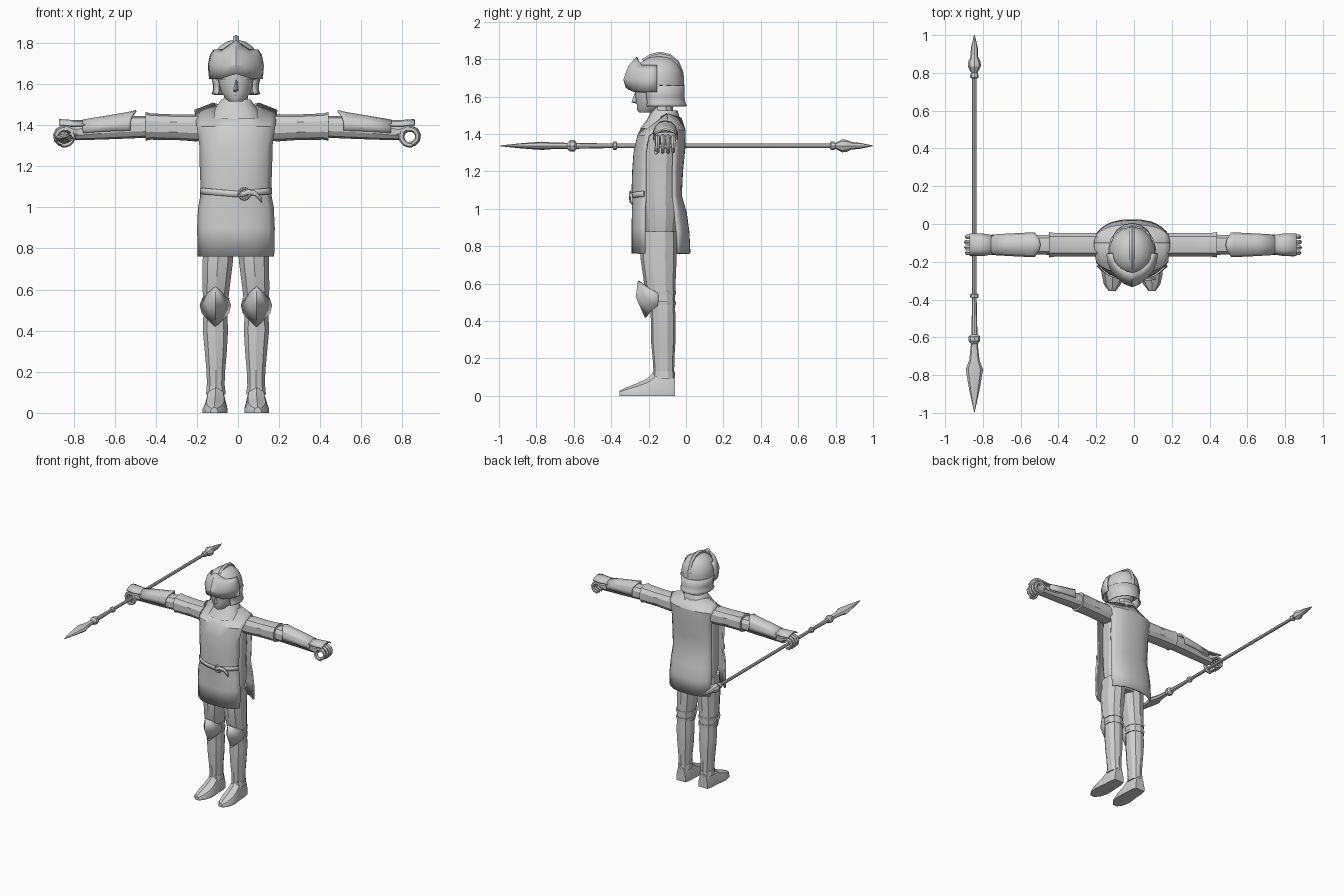
import bpy, bmesh, math
from math import sin, cos, pi, radians
from mathutils import Vector

steel = bpy.data.materials.new("pale_grey")
steel.diffuse_color = (0.62, 0.62, 0.62, 1)
CX = -0.01    # centre line of the body
AX = -0.005   # centre line of the arms


def grid_mesh(name, rows, closed=True, caps=True, thick=0):
    """Skin rows of points; closed rows make a tube, open rows make a sheet."""
    bm = bmesh.new()
    vs = [[bm.verts.new(p) for p in r] for r in rows]
    n = len(rows[0])
    for a, b in zip(vs, vs[1:]):
        for i in range(n if closed else n - 1):
            j = (i + 1) % n
            bm.faces.new((a[i], a[j], b[j], b[i]))
    if closed and caps:
        bm.faces.new(vs[0])
        bm.faces.new(vs[-1])
    bmesh.ops.recalc_face_normals(bm, faces=bm.faces)
    me = bpy.data.meshes.new(name)
    bm.to_mesh(me)
    bm.free()
    me.materials.append(steel)
    ob = bpy.data.objects.new(name, me)
    bpy.context.collection.objects.link(ob)
    if thick:
        m = ob.modifiers.new("thickness", "SOLIDIFY")
        m.thickness, m.offset = thick, 0
    return ob


def oval(a, b, n=10, p=1.0, a0=0, a1=2 * pi, closed=True):
    """Points on a (squarish when p < 1) oval."""
    out = []
    for i in range(n):
        t = a0 + (a1 - a0) * i / (n if closed else n - 1)
        c, s = cos(t), sin(t)
        out.append((a * math.copysign(abs(c) ** p, c), b * math.copysign(abs(s) ** p, s)))
    return out


def loft_z(name, rings, x0=CX, n=10, p=0.85, caps=True):
    # rings: z, x, half width, y, half depth
    return grid_mesh(name, [[(x0 + x + u, y + v, z) for u, v in oval(rx, ry, n, p, pi / n, 2 * pi + pi / n)]
                            for z, x, rx, y, ry in rings], caps=caps)


def loft_x(name, rings, s, n=10):
    # rings: x, z, half height, half depth
    return grid_mesh(name, [[(AX + s * x, -0.11 + u, z + v) for u, v in oval(ry, rz, n, 0.8, pi / n, 2 * pi + pi / n)]
                            for x, z, rz, ry in rings])


# Torso, neck and head
loft_z("torso", [(.80, 0, .13, -.14, .08), (.95, 0, .165, -.135, .10), (1.08, 0, .16, -.14, .11),
                 (1.3, 0, .165, -.135, .11), (1.42, 0, .17, -.125, .09), (1.47, 0, .13, -.115, .06)], n=14)
loft_z("neck", [(1.42, 0, .07, -.125, .06), (1.56, 0, .06, -.13, .06)])
loft_z("collar", [(1.43, 0, .13, -.13, .115), (1.475, 0, .108, -.12, .09), (1.525, 0, .072, -.115, .07)], n=14)
loft_z("head", [(1.515, 0, .035, -.21, .042), (1.53, 0, .05, -.20, .062), (1.56, 0, .073, -.175, .09),
                (1.60, 0, .085, -.165, .107), (1.65, 0, .09, -.16, .115), (1.72, 0, .085, -.15, .1)], n=16, p=1)
grid_mesh("nose", [[(CX - .016, -.255, z0), (CX, -.25 - d, z0), (CX + .016, -.255, z0)]
                   for z0, d in ((1.562, .015), (1.57, .042), (1.635, .018))])
grid_mesh("mouth", [[(CX + x, -.252 + abs(x) * .3 + dy, z) for x in (-.024, -.012, 0, .012, .024)]
                    for z, dy in ((1.54, 0), (1.546, -.008), (1.553, 0))], closed=False, thick=.006)


# Tunic: a front and a back panel, open at the sides
def panel(name, rows, top):
    ts = [-1, -.85, -.7, -.55, -.28, 0, .28, .55, .7, .85, 1]
    pts = [[(CX + w * t, ym + (ye - ym) * abs(t) ** 3, z) for t in ts] for z, w, ym, ye in rows]
    w, ym, ye, zm = top
    last = []
    for t in ts:
        k = min(1, abs(t) / .55) ** 1.6
        last.append((CX + w * t, ym + (ye - ym) * k, zm + (1.505 - zm) * k - .035 * max(0, abs(t) - .55) / .45))
    return grid_mesh(name, pts + [last], closed=False, thick=.012)


panel("tunic_front", [(.76, .182, -.285, -.22), (.9, .185, -.285, -.22), (1.0, .18, -.283, -.22),
                      (1.05, .17, -.285, -.215), (1.1, .168, -.285, -.215), (1.2, .172, -.282, -.215),
                      (1.3, .174, -.275, -.215), (1.39, .188, -.255, -.20)], (.2, -.232, -.1, 1.435))
panel("tunic_back", [(.76, .18, .018, -.045), (.88, .182, .012, -.05), (.98, .178, -.002, -.06),
                     (1.07, .168, -.028, -.07), (1.2, .172, -.022, -.07), (1.32, .174, -.01, -.065),
                     (1.42, .19, -.008, -.06)], (.2, -.03, -.1, 1.485))

# Belt across the front with a ring buckle and a hanging end
grid_mesh("belt", [[(CX + .173 * t, -.294 + .068 * abs(t) ** 3, z + .015 * abs(t)) for t in
                    (-1, -.85, -.7, -.35, 0, .35, .7, .85, 1)] for z in (1.05, 1.08)], closed=False, thick=.008)
bpy.ops.mesh.primitive_torus_add(major_segments=12, minor_segments=6, major_radius=.026, minor_radius=.006,
                                 location=(.03, -.298, 1.065), rotation=(pi / 2, 0, 0))
bpy.context.object.name = "buckle"
bpy.context.object.data.materials.append(steel)
grid_mesh("belt_end", [[(x, -.298 + max(0, x - .05) * .15, z + d) for d in (-.012, .012)] for x, z in
                       ((.01, 1.06), (.05, 1.075), (.085, 1.068), (.115, 1.035))], closed=False, thick=.012)

# Helmet dome, crest, neck guard and beaked visor
loft_z("helmet_dome", [(1.62, 0, .115, -.145, .128), (1.69, 0, .123, -.148, .135), (1.74, 0, .112, -.147, .124),
                       (1.78, 0, .085, -.147, .10), (1.805, 0, .05, -.145, .065), (1.815, 0, .012, -.145, .02)],
       n=14, p=1)
crest = [(-.235, 1.80), (-.19, 1.828), (-.14, 1.84), (-.085, 1.828), (-.038, 1.79), (-.013, 1.73), (-.008, 1.64),
         (-.10, 1.66)]
grid_mesh("helmet_crest", [[(CX + w, -.12 + (y + .12) * k, 1.70 + (z - 1.70) * k) for y, z in crest]
                           for w, k in ((-.014, .93), (0, 1), (.014, .93))])
grid_mesh("neck_guard", [[(CX + u, y + v, z) for u, v in oval(rx, ry, 13, 1, radians(-38), radians(218), False)]
                         for z, rx, y, ry in ((1.66, .122, -.14, .128), (1.60, .108, -.135, .122),
                                              (1.565, .108, -.13, .122), (1.55, .115, -.13, .132))],
          closed=False, thick=.01)
visor = []
for z, dz, rx, front in ((1.625, .025, .126, -.318), (1.69, 0, .132, -.33), (1.74, .02, .122, -.305),
                         (1.765, .045, .105, -.262)):
    row = []
    for i in range(-5, 6):
        t = i / 5
        a = abs(t) * pi / 2
        ridge = max(0, 1 - abs(t) * 2.5)
        row.append((CX + rx * math.copysign(sin(a), t), -.155 + (front + .155) * cos(a) * (.9 + .1 * ridge),
                    z + dz * ridge))
    visor.append(row)
grid_mesh("visor", visor, closed=False, thick=.01)

for s, side in ((-1, "right"), (1, "left")):
    # Leg with knee bands
    loft_z(side + "_leg", [(.88, s * .083, .078, -.145, .095), (.74, s * .088, .077, -.147, .097),
                           (.60, s * .097, .068, -.14, .084), (.50, s * .1, .06, -.125, .066),
                           (.40, s * .1, .064, -.122, .066), (.30, s * .098, .056, -.122, .066),
                           (.2, s * .098, .047, -.12, .058), (.09, s * .098, .043, -.118, .054)])
    for z in (.485, .54):
        loft_z(side + "_knee_band", [(z, s * .099, .068, -.127, .072), (z + .02, s * .099, .07, -.13, .076)])
    # Pointed knee guard
    guard = [(.615, .555, .06, -.252), (.53, .525, .072, -.264), (.42, .485, .062, -.215)]
    grid_mesh(side + "_knee_guard", [[(CX + s * .1 + w * t, ym + (-.15 - ym) * abs(t) ** 1.3, zm + (ze - zm) * abs(t))
                                      for t in (-1, -.5, 0, .5, 1)] for zm, ze, w, ym in guard],
              closed=False, thick=.01)
    # Armoured shoe: arched cross-sections from heel to toe, with an ankle cuff
    shoe = [(-.06, .04, .12), (-.10, .05, .135), (-.165, .052, .135), (-.205, .057, .095), (-.26, .06, .068),
            (-.32, .045, .045), (-.355, .018, .028)]
    grid_mesh(side + "_shoe", [[(CX + s * (.098 + .04 * max(0, -.16 - y)) + w * u, y, h * v) for u, v in
                                ((-1, 0), (-1, .3), (-.72, .75), (0, 1), (.72, .75), (1, .3), (1, 0))]
                               for y, w, h in shoe])
    loft_z(side + "_ankle_cuff", [(.09, s * .098, .05, -.118, .06), (.13, s * .098, .046, -.118, .058)])

    # Arm: upper sleeve plate, elbow, forearm
    loft_x(side + "_upper_arm", [(.14, 1.385, .06, .062), (.2, 1.387, .066, .066), (.3, 1.39, .062, .065),
                                 (.42, 1.393, .064, .066), (.445, 1.394, .07, .07)], s)
    loft_x(side + "_forearm", [(.42, 1.392, .052, .056), (.5, 1.39, .054, .054), (.6, 1.385, .053, .052),
                               (.72, 1.372, .044, .045), (.8, 1.363, .036, .046)], s)
    # Flared forearm plate over the upper half
    plate = [(.49, 1.395, .074, .06), (.53, 1.393, .066, .062), (.65, 1.385, .054, .056), (.75, 1.375, .047, .05)]
    grid_mesh(side + "_forearm_plate", [[(AX + s * (x - (.03 if x < .5 else 0) * (abs(u) / ry) ** 2 * -1), -.11 + u, z + v)
                                         for u, v in oval(ry, rz, 9, .9, radians(-15), radians(195), False)]
                                        for x, z, rz, ry in plate], closed=False, thick=.01)
    # Gauntlet palm and back plate
    loft_x(side + "_palm", [(.76, 1.365, .03, .042), (.80, 1.37, .028, .055), (.84, 1.392, .018, .056)], s)
    grid_mesh(side + "_gauntlet_plate", [[(AX + s * x, -.11 + w * t, z - .022 * t * t) for t in (-1, -.5, 0, .5, 1)]
                                         for x, w, z in ((.74, .048, 1.42), (.80, .058, 1.42), (.865, .058, 1.425))],
              closed=False, thick=.01)

    # Curled fingers and thumb round the grip
    def digit(name, y, a0, a1, rad, r, lean=0):
        rows = []
        for k in range(7):
            f = k / 6
            a = radians(a0 + (a1 - a0) * f)
            rr = r * (1 - .25 * f)
            rows.append([(AX + s * (.842 + (rad + u) * cos(a)), y + v + lean * f, 1.345 + (rad + u) * sin(a))
                         for u, v in oval(rr, rr, 6)])
        grid_mesh(name, rows)

    for k in range(4):
        digit(side + "_finger", -.152 + .028 * k, 115, -95, .041 if k in (1, 2) else .037, .0145)
    digit(side + "_thumb", -.15, 150, 285, .042, .016, -.012)

# Spear: round shaft with collars, a flat blade and a butt spike
spear = [(-.995, .002, .002), (-.88, .027, .014), (-.77, .046, .022), (-.72, .027, .018), (-.635, .018, .016),
         (-.62, .03, .03), (-.595, .03, .03), (-.585, .016, .016), (-.392, .012, .012), (-.388, .022, .022),
         (-.372, .022, .022), (-.368, .012, .012), (.77, .012, .012), (.775, .022, .022), (.79, .022, .022),
         (.80, .016, .016), (.835, .035, .035), (.86, .032, .032), (.885, .02, .02), (.93, .019, .016),
         (1.0, .002, .002)]
grid_mesh("spear", [[(-.845 + u, y, 1.337 + v) for u, v in oval(rx, rz, 8)] for y, rx, rz in spear])

# Smooth shading with sharp creases kept
for ob in bpy.context.scene.objects:
    ob.select_set(True)
    bpy.context.view_layer.objects.active = ob
bpy.ops.object.shade_smooth_by_angle(angle=radians(28))
